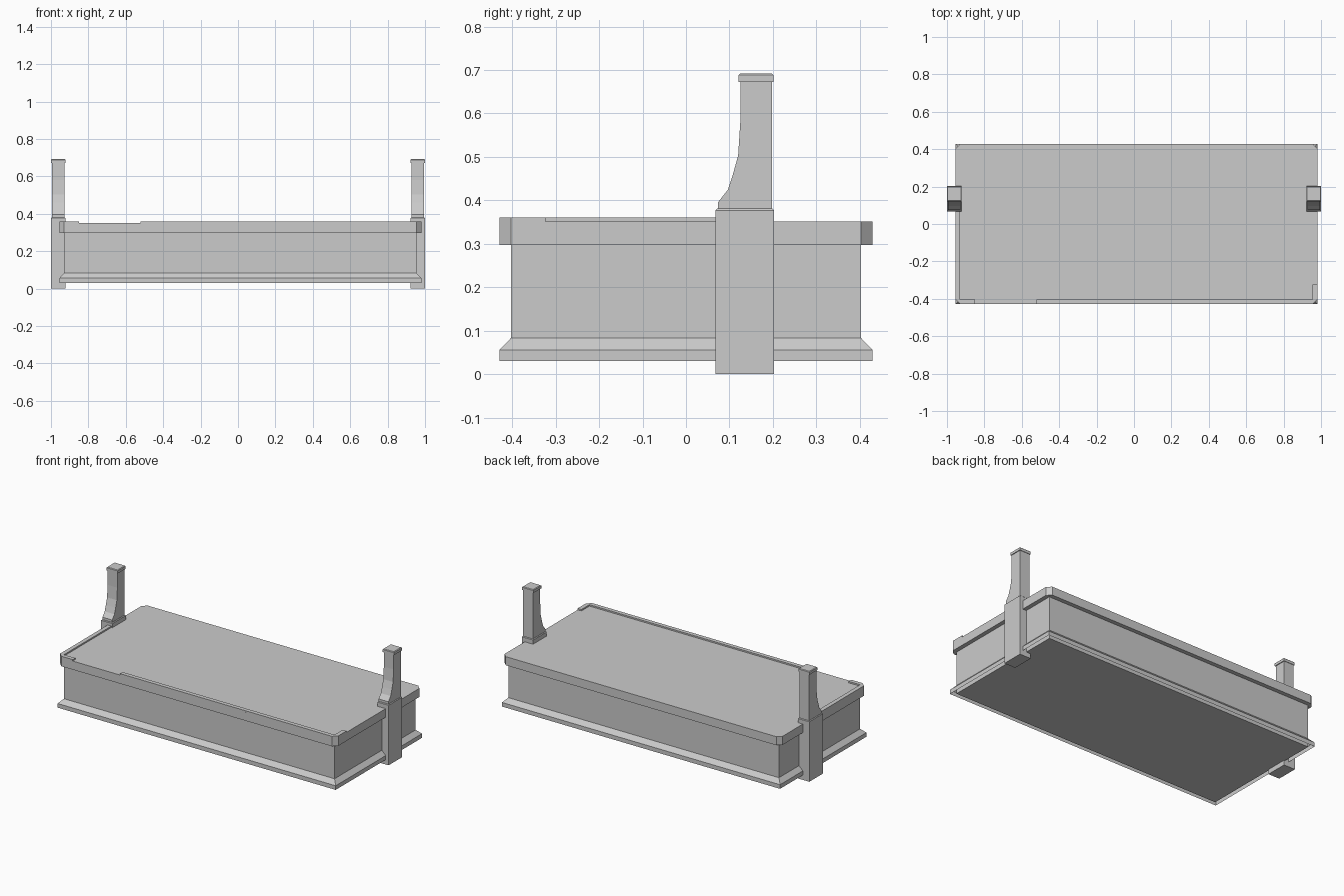
import bpy, bmesh
from mathutils import Vector

if "Cube" in bpy.data.objects:
    bpy.data.objects.remove(bpy.data.objects["Cube"])


def finish(name, bm):
    bmesh.ops.recalc_face_normals(bm, faces=bm.faces)
    me = bpy.data.meshes.new(name)
    bm.to_mesh(me)
    bm.free()
    ob = bpy.data.objects.new(name, me)
    bpy.context.collection.objects.link(ob)
    return ob


def prism(name, points, offset):
    """Closed outline of 3D points extruded along an offset."""
    bm = bmesh.new()
    face = bm.faces.new([bm.verts.new(p) for p in points])
    ext = bmesh.ops.extrude_face_region(bm, geom=[face], use_keep_orig=True)
    verts = [g for g in ext["geom"] if isinstance(g, bmesh.types.BMVert)]
    bmesh.ops.translate(bm, verts=verts, vec=Vector(offset))
    return finish(name, bm)


def flat_prism(name, outline, z0, z1):
    return prism(name, [(x, y, z0) for x, y in outline], (0, 0, z1 - z0))


def rect(x0, x1, y0, y1):
    return [(x0, y0), (x1, y0), (x1, y1), (x0, y1)]


def mirror_x(ob):
    m = ob.modifiers.new("Mirror", "MIRROR")
    m.use_mirror_merge = False


def bevel_top(ob, z, width):
    """Chamfer the edges lying at the given height."""
    bm = bmesh.new()
    bm.from_mesh(ob.data)
    edges = [e for e in bm.edges if all(abs(v.co.z - z) < 1e-5 for v in e.verts)]
    bmesh.ops.bevel(bm, geom=edges, offset=width, segments=1, affect="EDGES")
    bm.to_mesh(ob.data)
    bm.free()


XL, XR, Y, C = -0.955, 0.98, 0.429, 0.026

# Main box
flat_prism("body", rect(XL + C, XR - C, -Y + C, Y - C), 0.03, 0.297)

# Base moulding: open sheet skirt with a sloped top
bm = bmesh.new()
rings = []
for inset, z in ((0, 0.03), (0, 0.056), (C, 0.083)):
    r = rect(XL + inset, XR - inset, -Y + inset, Y - inset)
    rings.append([bm.verts.new((x, y, z)) for x, y in r])
for a, b in zip(rings, rings[1:]):
    for i in range(4):
        j = (i + 1) % 4
        bm.faces.new((a[i], a[j], b[j], b[i]))
finish("base_moulding", bm)

# Lid slab with clipped corners
lid = [(XL + C, -Y), (XR - C, -Y), (XR, -Y + C), (XR, Y - C),
       (XR - C, Y), (XL + C, Y), (XL, Y - C), (XL, -Y + C)]
flat_prism("lid", lid, 0.297, 0.351)

# Remaining pieces of the raised lid rim
flat_prism("rim_left", [(XL, 0.12), (XL, -Y + C), (XL + C, -Y), (-0.85, -Y),
                        (-0.85, -Y + C), (XL + C, -Y + C), (XL + C, 0.12)], 0.351, 0.36)
flat_prism("rim_right", [(-0.52, -Y), (XR - C, -Y), (XR, -Y + C), (XR, -0.323),
                         (XR - C, -0.323), (XR - C, -Y + C), (-0.52, -Y + C)], 0.351, 0.36)

# Lower posts
post = flat_prism("lower_post", rect(0.922, 1.0, 0.068, 0.203), 0, 0.381)
bevel_top(post, 0.381, 0.004)
mirror_x(post)

# Upper posts with a curved front foot
profile = [(0.198, 0.378), (0.198, 0.674), (0.125, 0.674), (0.125, 0.58),
           (0.12, 0.503), (0.108, 0.46), (0.096, 0.424), (0.074, 0.396), (0.074, 0.378)]
upper = prism("upper_post", [(0.927, y, z) for y, z in profile], (0.068, 0, 0))
mirror_x(upper)

# Post caps
cap = flat_prism("post_cap", rect(0.922, 1.0, 0.121, 0.201), 0.672, 0.692)
bevel_top(cap, 0.692, 0.004)
mirror_x(cap)
